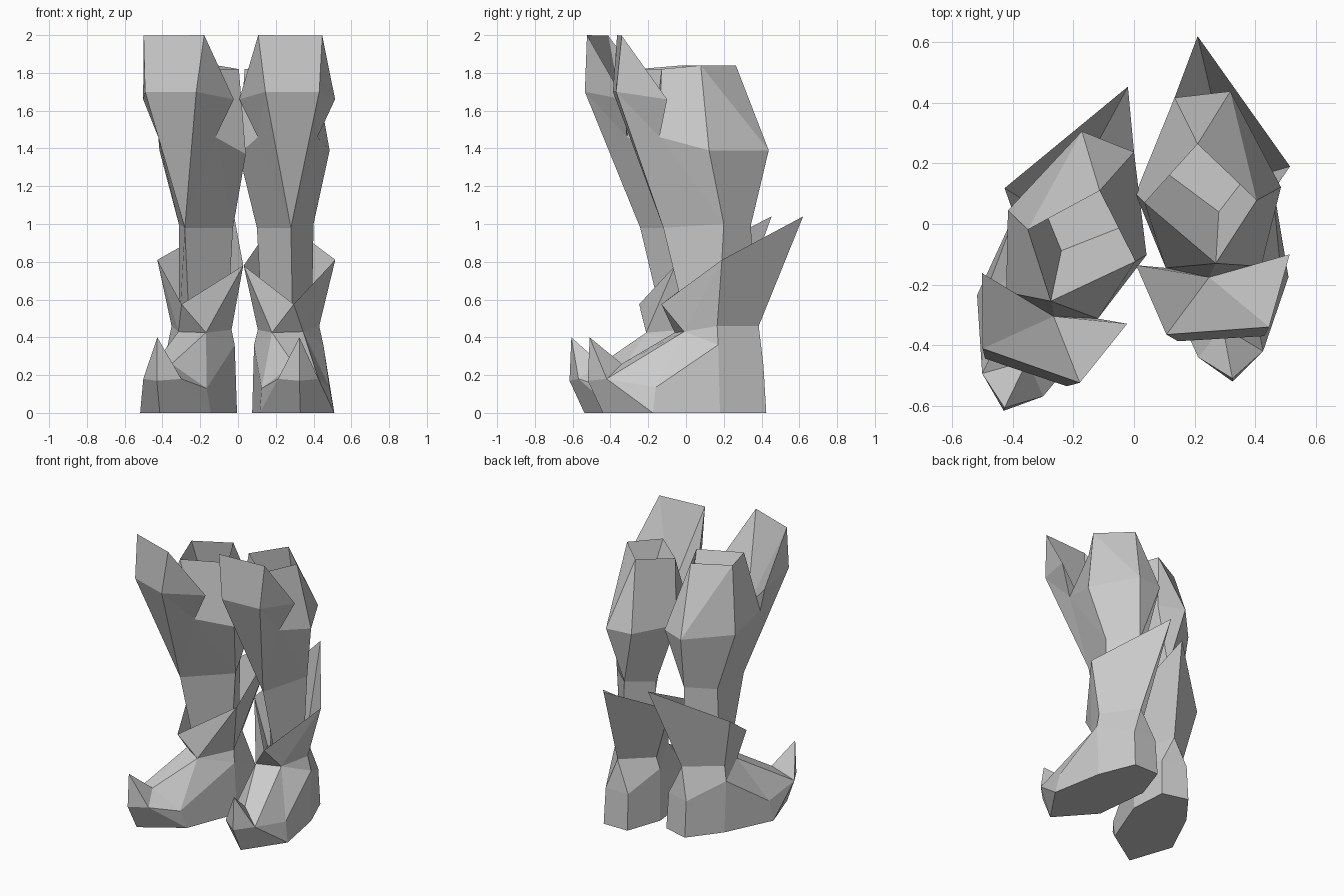
import bpy, bmesh, math
from mathutils import Matrix, Vector

if "Cube" in bpy.data.objects:
    bpy.data.objects.remove(bpy.data.objects["Cube"])

grey = bpy.data.materials.new("light_grey")
grey.use_nodes = True
grey.diffuse_color = (0.6, 0.6, 0.6, 1)
grey.node_tree.nodes["Principled BSDF"].inputs["Base Color"].default_value = (0.6, 0.6, 0.6, 1)

# The right boot is the left one mirrored, turned and shifted
PLACE = {
    "left": Matrix.Identity(4),
    "right": Matrix.Translation((0.02, -0.2, 0))
    @ Matrix.Rotation(math.radians(-15.2), 4, "Z")
    @ Matrix.Diagonal((-1, 1, 1, 1)),
}


def ring(letter, n):
    return [f"{letter}{i}" for i in range(n)]


def bridge(lower, upper):
    """Quads between two closed rings of point names."""
    n = len(lower)
    return [(lower[i], lower[(i + 1) % n], upper[(i + 1) % n], upper[i]) for i in range(n)]


def build(part, points, faces):
    """Make the faceted part for both boots from named corner points."""
    for side, matrix in PLACE.items():
        bm = bmesh.new()
        v = {k: bm.verts.new(matrix @ Vector(p)) for k, p in points.items()}
        for f in faces:
            bm.faces.new([v[k] for k in f])
        bmesh.ops.recalc_face_normals(bm, faces=bm.faces[:])
        mesh = bpy.data.meshes.new(f"{side}_{part}")
        bm.to_mesh(mesh)
        bm.free()
        mesh.materials.append(grey)
        bpy.context.collection.objects.link(bpy.data.objects.new(f"{side}_{part}", mesh))


# Five-sided ankle ring shared by the foot and the cuff
ankle = {
    "a0": (0.18, -0.06, 0.425), "a1": (0.345, -0.01, 0.43), "a2": (0.43, 0.165, 0.46),
    "a3": (0.265, 0.385, 0.46), "a4": (0.105, 0.18, 0.44),
}

# Foot with a flat sole and an upturned toe
foot = {
    "s0": (0.33, -0.44, 0), "s1": (0.51, -0.175, 0), "s2": (0.445, 0.18, 0), "s3": (0.345, 0.425, 0),
    "s4": (0.16, 0.425, 0), "s5": (0.075, 0.18, 0), "s6": (0.115, -0.2, 0),
    "toe": (0.325, -0.52, 0.17), "out": (0.426, -0.42, 0.18), "in": (0.212, -0.44, 0.18),
    "f1": (0.485, -0.16, 0.135), "f2": (0.452, 0.17, 0.36), "f3": (0.34, 0.41, 0.25),
    "f4": (0.165, 0.41, 0.25), "f5": (0.085, 0.17, 0.36), "f6": (0.125, -0.25, 0.13),
    "tip": (0.325, -0.51, 0.40), "h": (0.293, -0.34, 0.26),
}
foot.update(ankle)
build("foot", foot, [
    ("s0", "s1", "s2", "s3", "s4", "s5", "s6"),
    ("s0", "s1", "out", "toe"), ("s1", "f1", "out"), ("s0", "toe", "in", "s6"), ("s6", "in", "f6"),
    ("s1", "s2", "f2", "f1"), ("s2", "s3", "f3", "f2"), ("s3", "s4", "f4", "f3"),
    ("s4", "s5", "f5", "f4"), ("s5", "s6", "f6", "f5"),
    ("f2", "f3", "a3", "a2"), ("f3", "f4", "a3"), ("f4", "f5", "a4", "a3"),
    ("f1", "f2", "a1"), ("f1", "a1", "out"), ("f2", "a2", "a1"),
    ("f5", "a0", "a4"), ("f5", "f6", "a0"),
    ("h", "out", "a1"), ("h", "a1", "a0"), ("h", "a0", "f6"), ("h", "f6", "in"),
    ("tip", "toe", "out"), ("tip", "out", "h"), ("tip", "h", "in"), ("tip", "in", "toe"),
])

# Open pointed cuff flaring up from the ankle
cuff = {
    "back": (0.21, 0.62, 1.04), "outer": (0.515, 0.19, 0.81),
    "front": (0.295, -0.13, 0.575), "inner": (0.03, 0.14, 0.78),
}
cuff.update(ankle)
build("ankle_cuff", cuff, [
    ("front", "a0", "a1"), ("front", "a1", "outer"), ("a1", "a2", "outer"),
    ("outer", "a2", "a3", "back"), ("back", "a3", "a4", "inner"),
    ("inner", "a4", "a0"), ("inner", "a0", "front"),
])

# Leg: ankle end (l), four-sided waist (w), calf bulge (c), rim (r), sunken top (k),
# and the shin guard's knee lip (g0-g3), wings (g4, g5) and inner crease (g6)
leg = {
    "l0": (0.13, 0.18, 0.44), "l1": (0.255, 0.35, 0.44), "l2": (0.39, 0.17, 0.44), "l3": (0.29, 0.01, 0.44),
    "w0": (0.10, 0.19, 0.98), "w1": (0.24, 0.345, 1.0), "w2": (0.40, 0.20, 1.0), "w3": (0.28, -0.12, 0.98),
    "c0": (0.005, 0.10, 1.37), "c1": (0.134, 0.417, 1.39), "c2": (0.318, 0.438, 1.39),
    "c3": (0.485, 0.122, 1.39), "c4": (0.42, -0.14, 1.46), "c5": (0.105, -0.145, 1.46),
    "r0": (0.035, 0.07, 1.82), "r1": (0.21, 0.264, 1.84), "r2": (0.405, 0.078, 1.84),
    "r3": (0.27, -0.13, 1.82),
    "k0": (0.10, 0.174, 1.5), "k1": (0.23, 0.30, 1.5), "k2": (0.38, 0.17, 1.5), "k3": (0.28, 0.04, 1.5),
    "g0": (0.107, -0.365, 2.0), "g1": (0.446, -0.34, 1.997), "g2": (0.43, -0.37, 1.7),
    "g3": (0.145, -0.387, 1.7), "g4": (0.514, -0.10, 1.66), "g5": (0.007, -0.136, 1.66),
    "g6": (0.248, -0.176, 1.42),
}
build("leg_and_shin_guard", leg, bridge(ring("l", 4), ring("w", 4)) + bridge(ring("r", 4), ring("k", 4)) + [
    tuple(ring("l", 4)), tuple(ring("k", 4)),
    # Waist to bulge
    ("w0", "w1", "c1", "c0"), ("w1", "c2", "c1"), ("w1", "w2", "c3", "c2"),
    ("w2", "c4", "c3"), ("w2", "w3", "c4"), ("w3", "w0", "c5"), ("w0", "c0", "c5"),
    # Bulge to rim
    ("c0", "c1", "r1", "r0"), ("c1", "c2", "r1"), ("c2", "r2", "r1"), ("c2", "c3", "r2"),
    ("c3", "c4", "r3", "r2"), ("c4", "g6", "r3"), ("g6", "c5", "r3"), ("c5", "c0", "r0", "r3"),
    # Guard outside
    ("g0", "g1", "g2", "g3"), ("g3", "g2", "w3"), ("g1", "g4", "g2"), ("g2", "g4", "c4"),
    ("g2", "c4", "w3"), ("g0", "g3", "g5"), ("g3", "c5", "g5"), ("g3", "w3", "c5"),
    # Guard inside
    ("g0", "g1", "g6"), ("g1", "g4", "g6"), ("g4", "c4", "g6"), ("g0", "g6", "g5"), ("g5", "g6", "c5"),
])
